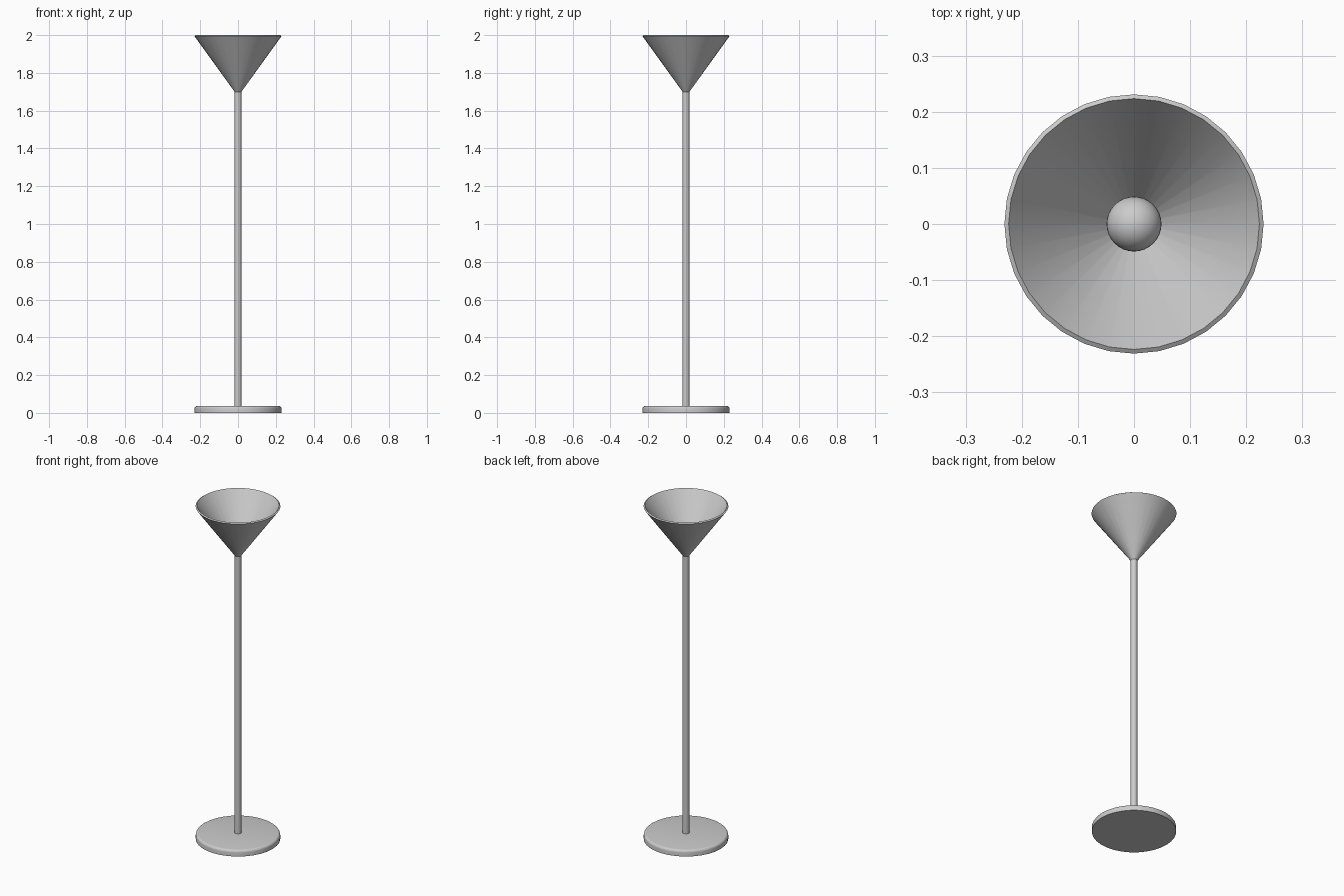
import bpy, bmesh, math

if "Cube" in bpy.data.objects:
    bpy.data.objects.remove(bpy.data.objects["Cube"])

SIDES = 32


def lathe(name, profile, closed=False):
    """Spin (radius, z) points round the z axis; radius 0 becomes a pole."""
    bm = bmesh.new()
    rings = []
    for r, z in profile:
        n = 1 if r == 0 else SIDES
        rings.append([bm.verts.new((r * math.cos(2 * math.pi * i / SIDES),
                                    r * math.sin(2 * math.pi * i / SIDES), z))
                      for i in range(n)])
    pairs = list(zip(rings, rings[1:]))
    if closed:
        pairs.append((rings[-1], rings[0]))
    for a, b in pairs:
        for i in range(SIDES):
            j = (i + 1) % SIDES
            quad = [a[i % len(a)], a[j % len(a)], b[j % len(b)], b[i % len(b)]]
            bm.faces.new(list(dict.fromkeys(quad)))
    bmesh.ops.recalc_face_normals(bm, faces=bm.faces)
    mesh = bpy.data.meshes.new(name)
    bm.to_mesh(mesh)
    bm.free()
    ob = bpy.data.objects.new(name, mesh)
    bpy.context.collection.objects.link(ob)
    smooth(ob)
    return ob


def smooth(ob):
    bpy.ops.object.select_all(action='DESELECT')
    ob.select_set(True)
    bpy.context.view_layer.objects.active = ob
    bpy.ops.object.shade_smooth_by_angle(angle=math.radians(35))


# Round foot with a softened top edge
R, H, B = 0.23, 0.037, 0.014
edge = [(R - B + B * math.cos(math.radians(a)), H - B + B * math.sin(math.radians(a)))
        for a in (0, 22.5, 45, 67.5, 90)]
lathe("base", [(0, 0), (R, 0)] + edge + [(0, H)])

# Straight pole, running up into the shade
lathe("pole", [(0, 0.03), (0.018, 0.03), (0.018, 1.735), (0, 1.735)])

# Thin conical shade, rim cut square to the wall
lathe("shade", [(0.018, 1.70), (0.231, 1.995), (0.2235, 2.0), (0.0105, 1.705)], closed=True)

# Bulb inside the shade
bpy.ops.mesh.primitive_uv_sphere_add(segments=32, ring_count=16, radius=0.049,
                                     location=(0, 0, 1.785))
bulb = bpy.context.object
bulb.name = "bulb"
smooth(bulb)
